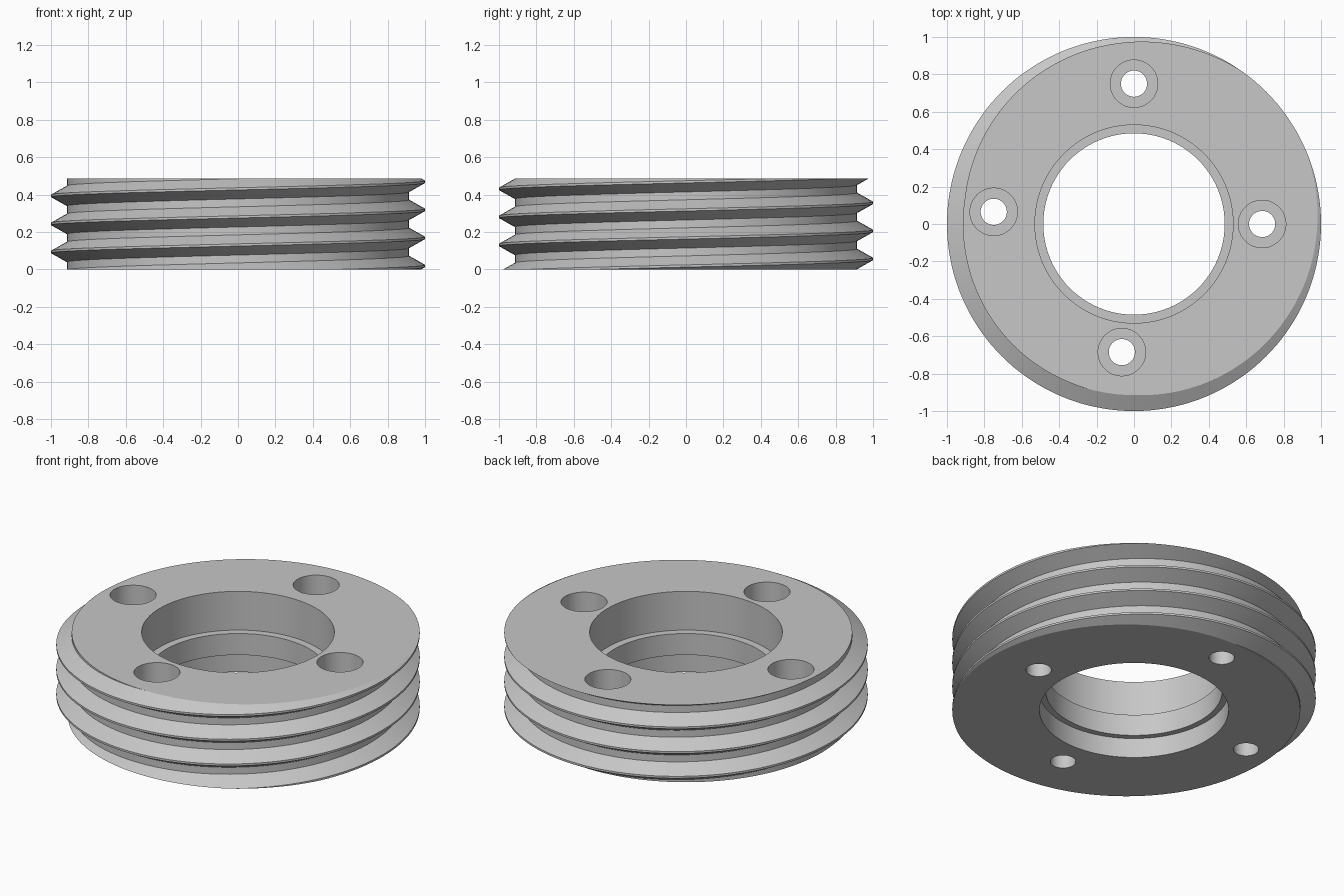
import bpy, bmesh, math

cube = bpy.data.objects.get("Cube")
if cube:
    bpy.data.objects.remove(cube, do_unlink=True)

HEIGHT, PITCH = 0.485, 0.15
ROOT, CREST = 0.915, 1.0
STEPS, TURNS = 144, 8


def material(name, value):
    mat = bpy.data.materials.new(name)
    mat.use_nodes = True
    color = (value, value, value, 1)
    mat.diffuse_color = color
    bsdf = next(n for n in mat.node_tree.nodes if n.type == "BSDF_PRINCIPLED")
    bsdf.inputs["Base Color"].default_value = color
    return mat


def make_object(name, bm):
    bmesh.ops.recalc_face_normals(bm, faces=bm.faces)
    mesh = bpy.data.meshes.new(name)
    bm.to_mesh(mesh)
    bm.free()
    obj = bpy.data.objects.new(name, mesh)
    bpy.context.collection.objects.link(obj)
    return obj


def lathe(bm, profile, x=0, y=0, sides=96):
    """Closed solid turned from (radius, z) points, bottom to top."""
    rings = []
    for r, z in profile:
        angles = [math.tau * i / sides for i in range(sides)]
        rings.append([bm.verts.new((x + r * math.cos(a), y + r * math.sin(a), z)) for a in angles])
    for low, high in zip(rings, rings[1:]):
        for i in range(sides):
            k = (i + 1) % sides
            bm.faces.new((low[i], low[k], high[k], high[i]))
    bm.faces.new(rings[0][::-1])
    bm.faces.new(rings[-1])


# Threaded outer wall: one helical skin, each lap joining the next pitch up
thread = [(ROOT, -0.036), (CREST, 0.012), (CREST, 0.024), (ROOT, 0.072)]
bm = bmesh.new()
columns = []
for i in range(STEPS):
    a = math.tau * i / STEPS
    columns.append([
        bm.verts.new((r * math.cos(a), r * math.sin(a), z + PITCH * (turn - 2 + i / STEPS)))
        for turn in range(TURNS) for r, z in thread])
for i in range(STEPS):
    left = columns[i]
    right = columns[i + 1] if i + 1 < STEPS else columns[0][len(thread):]
    for j in range(len(right) - 1):
        bm.faces.new((left[j], right[j], right[j + 1], left[j + 1]))

# Trim the thread flat at bottom and top, then close both ends
for z, normal in ((0, (0, 0, -1)), (HEIGHT, (0, 0, 1))):
    geom = bm.verts[:] + bm.edges[:] + bm.faces[:]
    bmesh.ops.bisect_plane(bm, geom=geom, dist=1e-6, plane_co=(0, 0, z),
                           plane_no=normal, clear_outer=True)
    rim = [e for e in bm.edges if e.is_boundary and all(abs(v.co.z - z) < 1e-4 for v in e.verts)]
    bmesh.ops.contextual_create(bm, geom=rim)
ring = make_object("threaded_ring", bm)
ring.data.materials.append(material("plain grey", 0.57))

# Stepped centre bore and four counterbored screw holes
bm = bmesh.new()
lathe(bm, [(0.52, -0.1), (0.52, 0.12), (0.485, 0.12), (0.485, 0.25), (0.53, 0.25), (0.53, 0.6)])
for x, y in ((0, 0.75), (-0.75, 0.065), (-0.065, -0.685), (0.685, 0)):
    lathe(bm, [(0.07, -0.1), (0.07, 0.25), (0.127, 0.25), (0.127, 0.6)], x, y, 48)
cutter = make_object("hole_cutter", bm)
cutter.hide_render = True

cut = ring.modifiers.new("holes", "BOOLEAN")
cut.operation = "DIFFERENCE"
cut.solver = "EXACT"
cut.object = cutter
bpy.ops.object.select_all(action="DESELECT")
bpy.context.view_layer.objects.active = ring
ring.select_set(True)
bpy.ops.object.modifier_apply(modifier=cut.name)
bpy.data.objects.remove(cutter, do_unlink=True)
bpy.ops.object.shade_smooth_by_angle(angle=math.radians(18))
